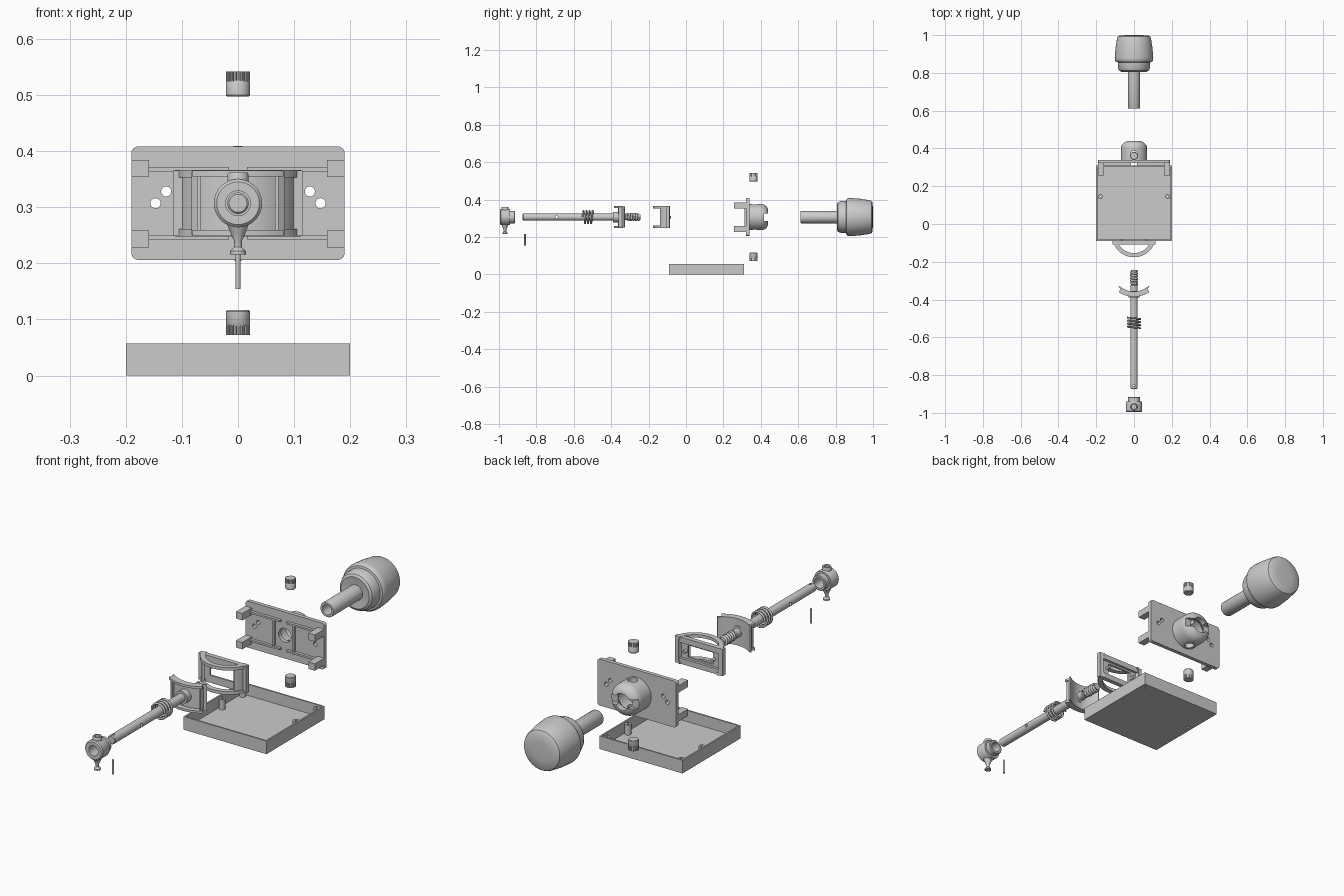
import bpy, bmesh
from math import sin, cos, pi, radians, hypot

if "Cube" in bpy.data.objects:
    bpy.data.objects.remove(bpy.data.objects["Cube"])

AZ = 0.307  # height of the long axis that all exploded parts share


def finish(name, bm, angle=35):
    bmesh.ops.remove_doubles(bm, verts=bm.verts, dist=1e-5)
    bmesh.ops.recalc_face_normals(bm, faces=bm.faces)
    me = bpy.data.meshes.new(name)
    bm.to_mesh(me)
    bm.free()
    ob = bpy.data.objects.new(name, me)
    bpy.context.collection.objects.link(ob)
    select(ob)
    bpy.ops.object.shade_smooth_by_angle(angle=radians(angle))
    return ob


def select(ob, others=()):
    bpy.ops.object.select_all(action='DESELECT')
    for o in (ob, *others):
        o.select_set(True)
    bpy.context.view_layer.objects.active = ob


def place(a, b, t, axis, c):
    """Map a 2D point (a, b) and depth t along an axis into the world."""
    p = {'Z': (a, b, t), 'Y': (a, t, b), 'X': (t, a, b)}[axis]
    return tuple(u + v for u, v in zip(p, c))


def prism(name, pts, t0, t1, axis='Z', c=(0, 0, 0)):
    bm = bmesh.new()
    lo = [bm.verts.new(place(a, b, t0, axis, c)) for a, b in pts]
    hi = [bm.verts.new(place(a, b, t1, axis, c)) for a, b in pts]
    bm.faces.new(lo)
    bm.faces.new(hi)
    n = len(pts)
    for i in range(n):
        j = (i + 1) % n
        bm.faces.new((lo[i], lo[j], hi[j], hi[i]))
    return finish(name, bm)


def lathe(name, prof, axis='Y', c=(0, 0, AZ), steps=40, closed=False):
    """Revolve (radius, height) points around an axis."""
    bm = bmesh.new()
    vs = [bm.verts.new((r, 0, t)) for r, t in prof]
    es = [bm.edges.new(e) for e in zip(vs, vs[1:])]
    if closed:
        es.append(bm.edges.new((vs[-1], vs[0])))
    bmesh.ops.spin(bm, geom=vs + es, cent=(0, 0, 0), axis=(0, 0, 1),
                   angle=2 * pi, steps=steps)
    for v in bm.verts:
        v.co = place(*v.co, axis, c)
    return finish(name, bm)


def rod(name, r, t0, t1, axis='Y', c=(0, 0, AZ), steps=28):
    return lathe(name, [(0, t0), (r, t0), (r, t1), (0, t1)], axis, c, steps)


def box(name, x0, x1, y0, y1, z0, z1):
    return prism(name, [(x0, y0), (x1, y0), (x1, y1), (x0, y1)], z0, z1)


def round_rect(w, h, r, n=6):
    return [(sx * (w - r) + r * cos(q + pi / 2 * i / n), sy * (h - r) + r * sin(q + pi / 2 * i / n))
            for sx, sy, q in ((1, 1, 0), (-1, 1, pi / 2), (-1, -1, pi), (1, -1, 1.5 * pi))
            for i in range(n + 1)]


def arc_band(name, r0, r1, a0, a1, z0, z1, cy, n=28):
    """Curved band bulging towards -y; angles in degrees from -y."""
    ang = [radians(a0 + (a1 - a0) * i / n) for i in range(n + 1)]
    pts = [(r1 * sin(a), -r1 * cos(a)) for a in ang]
    pts += [(r0 * sin(a), -r0 * cos(a)) for a in reversed(ang)]
    return prism(name, pts, z0, z1, 'Z', (0, cy, AZ))


def coil(name, r, wire, y0, y1, turns):
    cu = bpy.data.curves.new(name, 'CURVE')
    cu.dimensions = '3D'
    cu.bevel_depth, cu.bevel_resolution, cu.use_fill_caps = wire, 2, True
    n = int(turns * 24)
    sp = cu.splines.new('POLY')
    sp.points.add(n)
    for i, p in enumerate(sp.points):
        a = 2 * pi * turns * i / n
        p.co = (r * cos(a), y0 + (y1 - y0) * i / n, AZ + r * sin(a), 1)
    ob = bpy.data.objects.new(name, cu)
    bpy.context.collection.objects.link(ob)
    select(ob)
    bpy.ops.object.convert(target='MESH')
    return bpy.context.object


def cut(ob, *cutters):
    for c in cutters:
        m = ob.modifiers.new('cut', 'BOOLEAN')
        m.operation, m.solver, m.object = 'DIFFERENCE', 'EXACT', c
        select(ob)
        bpy.ops.object.modifier_apply(modifier=m.name)
        bpy.data.objects.remove(c)
    select(ob)
    bpy.ops.object.shade_smooth_by_angle(angle=radians(35))
    return ob


def join(ob, *others):
    select(ob, others)
    bpy.ops.object.join()
    return ob


# open tray with screw bosses
tray = box('tray', -.2, .2, -.09, .31, 0, .057)
cut(tray, box('c', -.193, .193, -.083, .303, .008, .1))
spots = [(s * .178, y) for s in (-1, 1) for y in (.145, .288)]
bosses = [lathe('boss', [(.005, .004), (.013, .004), (.013, .052), (.005, .052)], 'Z',
                (x, y, 0), 20, True) for x, y in spots]
cut(tray, *[rod('c', .005, -.02, .03, 'Z', (x, y, 0), 20) for x, y in spots])
join(tray, *bosses)

# mounting plate with holes, corner arms and rails
plate = prism('mounting_plate', round_rect(.19, .101, .012), .322, .339, 'Y', (0, 0, AZ))
holes = [rod('c', .009, .3, .36, 'Y', (s * x, 0, z)) for s in (-1, 1)
         for x, z in ((.147, AZ), (.128, .328))]
cut(plate, rod('c', .03, .3, .36), *holes)
extra = []
for s in (-1, 1):
    for u, mid in ((1, .369), (-1, .243)):
        x0, x1 = sorted((s * .159, s * .19))
        extra.append(box('arm', x0, x1, .257, .324, mid - .015, mid + .015))
        x0, x1 = sorted((s * .016, s * .16))
        zr = AZ + u * .061
        extra.append(box('rail', x0, x1, .31, .324, zr - .004, zr + .004))
    x0, x1 = sorted((s * .045, s * .052))
    extra.append(box('rib', x0, x1, .312, .324, AZ - .06, AZ + .06))
join(plate, *extra)

# hollow pivot dome with swing slot and plug holes
arc = [(.032 + .038 * cos(radians(a)), .4 + .04 * sin(radians(a))) for a in range(0, 91, 10)]
dome = lathe('pivot_dome', [(.07, .337)] + arc + [(.026, .44), (.026, .425), (.05, .395), (.05, .337)],
             closed=True, steps=48)
cut(dome, box('c', -.1, .1, .418, .46, AZ - .02, AZ + .02),
    rod('c', .036, .415, .46), rod('c', .02, -.1, .1, 'Z', (0, .367, AZ)))

# knurled plugs above and below the dome
for s, n in ((1, 'upper_plug'), (-1, 'lower_plug')):
    c = (0, .361, AZ)
    body = lathe(n, [(0, s * .19), (.019, s * .19), (.0215, s * .193), (.0215, s * .215),
                     (.019, s * .219), (0, s * .219)], 'Z', c)
    gear = [(r * cos(2 * pi * (i + o) / 24), r * sin(2 * pi * (i + o) / 24)) for i in range(24)
            for o, r in ((0, .0215), (.45, .0215), (.55, .0185), (.95, .0185))]
    cap = prism('knurl', gear, s * .217, s * .235, 'Z', c)
    join(body, cap)

# knob with hollow shaft
lathe('knob', [(.022, .7), (.022, .612), (.031, .612), (.033, .616), (.033, .81), (.068, .806),
               (.078, .812), (.085, .828), (.086, .856), (.095, .858), (.101, .866), (.102, .88),
               (.098, .93), (.09, .982), (.086, .992), (.078, .997), (.04, 1), (0, 1)], steps=56)

# curved guide: two arched flanges, end walls and a pocketed back plate
guide = box('curved_guide', -.115, .115, -.108, -.088, AZ - .058, AZ + .058)
cut(guide, box('c', -.095, .095, -.099, -.05, AZ - .034, AZ + .034),
    box('c', -.06, .06, -.15, -.05, AZ - .026, AZ + .026))
parts = [arc_band('flange', .094, .116, -75, 75, s * .046, s * .059, -.06) for s in (-1, 1)]
parts += [arc_band('end_wall', .1, .11, s * 45, s * 75, -.048, .048, -.06) for s in (-1, 1)]
parts += [rod('nub', .007, -.102, -.08, 'Y', (s * .068, 0, AZ), 16) for s in (-1, 1)]
join(guide, *parts)

# curved shoe riding on the rod
shoe = arc_band('curved_shoe', .117, .124, -42, 42, -.057, .057, -.24)
cut(shoe, rod('c', .019, -.45, -.2))
parts = [arc_band('flange', .117, .145, -34, 34, s * .048, s * .058, -.24) for s in (-1, 1)]
parts += [lathe('hub', [(.019, -.39), (.028, -.39), (.028, -.355), (.019, -.355)], closed=True)]
parts += [box('side_rib', min(s * .066, s * .072), max(s * .066, s * .072), -.36, -.34,
              AZ - .05, AZ + .05) for s in (-1, 1)]
join(shoe, *parts)

# long rod with cross holes
stem = lathe('long_rod', [(0, -.873), (.016, -.873), (.019, -.87), (.019, -.325), (.016, -.322), (0, -.322)])
cut(stem, rod('c', .007, -.1, .1, 'X', (0, -.692, AZ)), rod('c', .005, -.1, .1, 'Z', (0, -.856, AZ)))

# threaded tip and return spring
tip = rod('threaded_tip', .015, -.325, -.243)
join(tip, coil('thread', .016, .006, -.318, -.25, 5))
coil('return_spring', .034, .0045, -.552, -.495, 3.5)

# end collar with top boss and flared foot
collar = lathe('end_collar', [(.022, -.995), (.038, -.995), (.043, -.99), (.043, -.944), (.041, -.94),
                              (.033, -.94), (.033, -.918), (.03, -.915), (.022, -.915)], closed=True)
c = (0, -.968, 0)
boss = lathe('top_boss', [(0, .335), (.019, .335), (.019, .358), (.017, .362), (.011, .362),
                          (.011, .35), (0, .35)], 'Z', c)
foot = lathe('flared_foot', [(0, .272), (.02, .272), (.014, .255), (.007, .24), (.007, .229),
                             (.014, .222), (.014, .216), (0, .216)], 'Z', c)
join(collar, boss, foot)

# cross pin
rod('cross_pin', .0045, .154, .217, 'Z', (0, -.861, 0), 16)
